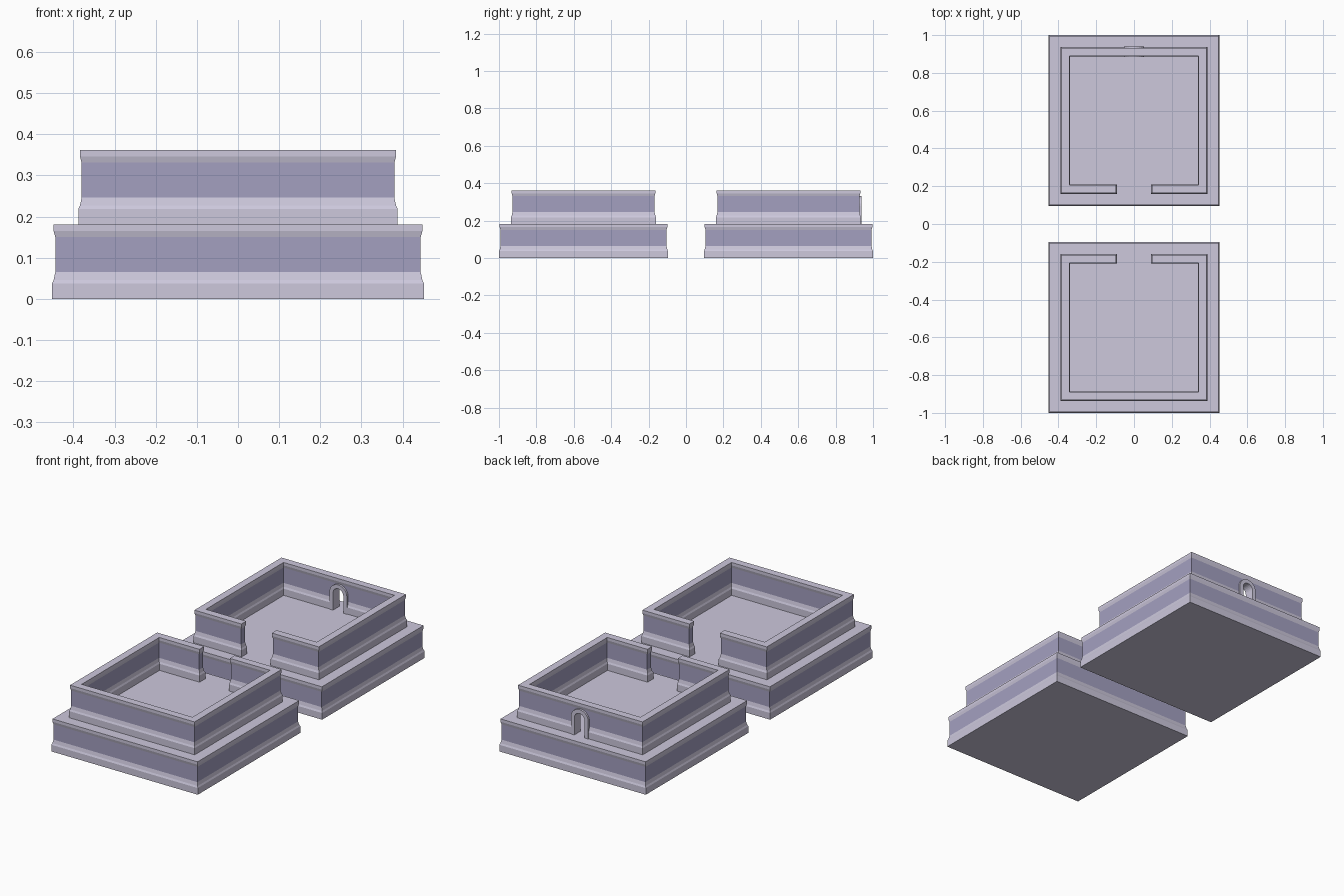
import bpy, bmesh, math
from mathutils import Vector

if "Cube" in bpy.data.objects:
    bpy.data.objects.remove(bpy.data.objects["Cube"])

CENTRE, TIER_H = 0.548, 0.181
# moulding profile: (height, inset from outline)
PROFILE = [(0, 0), (0.037, 0), (0.046, 0.004), (0.065, 0.008),
           (0.15, 0.008), (0.165, 0.004), (TIER_H, 0.004)]
BAND = 3  # profile strip that carries the dark colour


def material(name, rgb):
    m = bpy.data.materials.new(name)
    m.diffuse_color = (*rgb, 1)
    m.use_nodes = True
    m.node_tree.nodes["Principled BSDF"].inputs["Base Color"].default_value = m.diffuse_color
    return m


light = material("light_stone", (0.61, 0.58, 0.72))
dark = material("dark_stone", (0.37, 0.35, 0.53))


def make_object(name, bm, mats):
    bmesh.ops.recalc_face_normals(bm, faces=bm.faces)
    me = bpy.data.meshes.new(name)
    bm.to_mesh(me)
    bm.free()
    for m in mats:
        me.materials.append(m)
    ob = bpy.data.objects.new(name, me)
    bpy.context.collection.objects.link(ob)
    return ob


def inset(points, d):
    """Move a counter-clockwise right-angled outline inwards by d."""
    pts = [Vector(p) for p in points]
    out = []
    for i, p in enumerate(pts):
        a = (p - pts[i - 1]).normalized()
        b = (pts[(i + 1) % len(pts)] - p).normalized()
        out.append(p + d * Vector((-a.y - b.y, a.x + b.x)))
    return out


def tier(name, outline, z0, y, turn):
    """Sweep the moulding profile round an outline and cap it."""
    bm = bmesh.new()
    rings = [[bm.verts.new((p.x, p.y, h)) for p in inset(outline, d)]
             for h, d in PROFILE]
    n = len(outline)
    for k in range(len(rings) - 1):
        for i in range(n):
            j = (i + 1) % n
            f = bm.faces.new((rings[k][i], rings[k][j], rings[k + 1][j], rings[k + 1][i]))
            f.material_index = int(k == BAND)
    bm.faces.new(rings[0][::-1])
    bm.faces.new(rings[-1])
    ob = make_object(name, bm, (light, dark))
    ob.location = (0, y, z0)
    ob.rotation_euler.z = turn
    return ob


def arch_line(r, spring, bottom):
    """Points up one jamb, over the round head and down the other."""
    arc = [(r * math.cos(math.pi * k / 12), spring + r * math.sin(math.pi * k / 12))
           for k in range(13)]
    return [(r, bottom)] + arc + [(-r, bottom)]


def extrude_y(name, points, y0, y1):
    bm = bmesh.new()
    f = bm.faces.new([bm.verts.new((x, y0, z)) for x, z in points])
    ext = bmesh.ops.extrude_face_region(bm, geom=[f])
    bmesh.ops.translate(bm, vec=(0, y1 - y0, 0),
                        verts=[v for v in ext["geom"] if isinstance(v, bmesh.types.BMVert)])
    return make_object(name, bm, (light,))


# plinths and room walls, doorways facing each other
B, O, I, G = 0.452, 0.388, 0.338, 0.09
square = [(-B, -B), (B, -B), (B, B), (-B, B)]
room = [(G, -O), (O, -O), (O, O), (-O, O), (-O, -O), (-G, -O),
        (-G, -I), (-I, -I), (-I, I), (I, I), (I, -I), (G, -I)]
walls = {}
for side, y, turn in (("rear", CENTRE, 0), ("front", -CENTRE, math.pi)):
    tier(side + "_plinth", square, 0, y, turn)
    walls[side] = tier(side + "_room_wall", room, TIER_H, y, turn)

# arched opening through the rear wall
SPRING = 0.277
cutter = extrude_y("arch_cutter", arch_line(0.042, SPRING, 0.15),
                   CENTRE + 0.28, CENTRE + 0.45)
mod = walls["rear"].modifiers.new("arch_opening", 'BOOLEAN')
mod.operation = 'DIFFERENCE'
mod.solver = 'EXACT'
mod.object = cutter
bpy.context.view_layer.objects.active = walls["rear"]
bpy.ops.object.modifier_apply(modifier=mod.name)
bpy.data.objects.remove(cutter)

# arch surround
surround = arch_line(0.054, SPRING, TIER_H) + arch_line(0.032, SPRING, TIER_H)[::-1]
extrude_y("arch_surround", surround, CENTRE + I - 0.003, CENTRE + O + 0.003)
